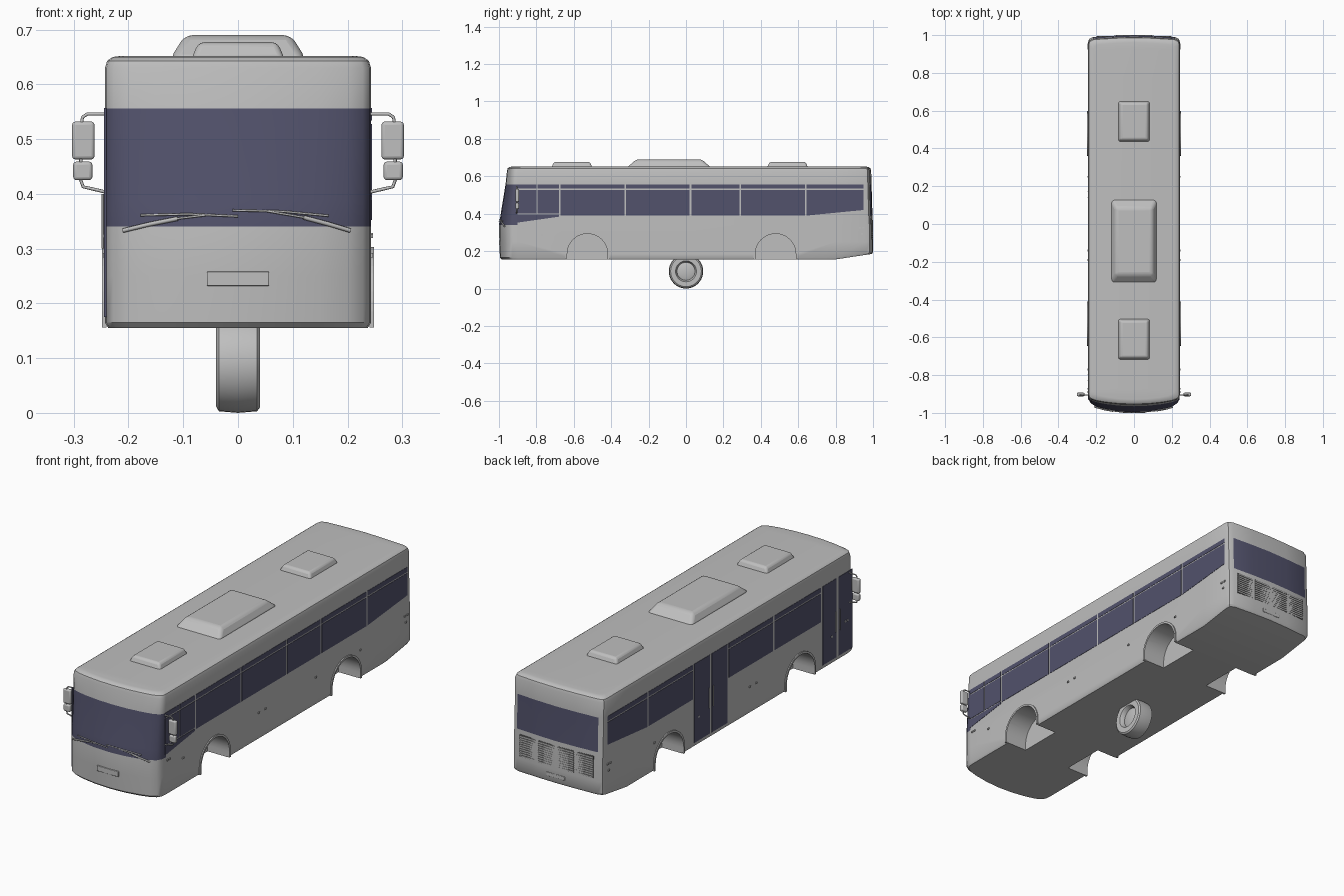
import bpy, bmesh, math
from mathutils import Vector

if "Cube" in bpy.data.objects:
    bpy.data.objects.remove(bpy.data.objects["Cube"], do_unlink=True)


def material(name, rgb):
    m = bpy.data.materials.new(name)
    m.use_nodes = True
    m.diffuse_color = (*rgb, 1)
    m.node_tree.nodes["Principled BSDF"].inputs["Base Color"].default_value = (*rgb, 1)
    return m


GREY = material("body grey", (0.52, 0.52, 0.52))
GLASS = material("tinted glass", (0.085, 0.085, 0.15))
DARK = material("grille dark grey", (0.16, 0.16, 0.16))


def finish(name, bm, *mats, bevel=0, smooth=True):
    bmesh.ops.recalc_face_normals(bm, faces=bm.faces)
    me = bpy.data.meshes.new(name)
    bm.to_mesh(me)
    bm.free()
    ob = bpy.data.objects.new(name, me)
    bpy.context.collection.objects.link(ob)
    for m in mats:
        me.materials.append(m)
    if bevel:
        mod = ob.modifiers.new("Bevel", "BEVEL")
        mod.width, mod.segments = bevel, 3
    if smooth:
        activate(ob)
        bpy.ops.object.shade_smooth_by_angle(angle=math.radians(35))
    return ob


def activate(ob):
    bpy.ops.object.select_all(action="DESELECT")
    ob.select_set(True)
    bpy.context.view_layer.objects.active = ob


def prism(name, pts, x0, x1, mat):
    """Extrude a (y, z) outline along x."""
    bm = bmesh.new()
    face = bm.faces.new([bm.verts.new((x0, y, z)) for y, z in pts])
    ext = bmesh.ops.extrude_face_region(bm, geom=[face])["geom"]
    moved = [v for v in ext if isinstance(v, bmesh.types.BMVert)]
    bmesh.ops.translate(bm, verts=moved, vec=(x1 - x0, 0, 0))
    return finish(name, bm, mat, smooth=False)


def box(name, lo, hi, mat, bevel=0, taper=(0, 0)):
    """Box between two corners, its top pulled in by taper."""
    bm = bmesh.new()
    bmesh.ops.create_cube(bm, size=1)
    lo, hi = Vector(lo), Vector(hi)
    mid, size = (lo + hi) / 2, hi - lo
    for v in bm.verts:
        top = v.co.z > 0
        for k in range(2):
            v.co[k] *= size[k] - (2 * taper[k] if top else 0)
        v.co.z *= size.z
        v.co += mid
    return finish(name, bm, mat, bevel=bevel)


def tube(name, pts, r, mat):
    cu = bpy.data.curves.new(name, "CURVE")
    cu.dimensions = "3D"
    cu.bevel_depth, cu.bevel_resolution, cu.use_fill_caps = r, 2, True
    sp = cu.splines.new("POLY")
    sp.points.add(len(pts) - 1)
    for p, co in zip(sp.points, pts):
        p.co = (*co, 1)
    cu.materials.append(mat)
    ob = bpy.data.objects.new(name, cu)
    bpy.context.collection.objects.link(ob)


# Body shell: half plan outline lofted through height levels
W = 0.243
HALF = [(0, -1), (.08, -.995), (.15, -.982), (.2, -.967), (.228, -.95), (.24, -.93), (W, -.9),
        (W, .8), (W, .962), (.238, .98), (.217, .99), (.1, .997), (0, 1)]
OUTLINE = HALF + [(-x, y) for x, y in HALF[-2:0:-1]]
# (height, front depth factor, rear shift, inset)
LEVELS = [(.155, .9, 0, .006), (.165, .95, 0, 0), (.25, .98, 0, 0), (.34, 1, 0, 0),
          (.39, .92, -.003, 0), (.556, .65, -.008, 0), (.63, .57, -.01, 0),
          (.643, .57, -.01, .004), (.65, .57, -.01, .014), (.652, .57, -.01, .03)]
bm = bmesh.new()
rings = []
for z, f, shift, inset in LEVELS:
    ring = []
    for x, y in OUTLINE:
        h = z
        if y < -.9:
            y = -.9 + (y + .9) * f
        elif y > .9:
            y += shift
        if y > .8 and z < .2:
            h += (y - .8) * .15
        ring.append(bm.verts.new((x * (1 - inset / W), y * (1 - inset), h)))
    rings.append(ring)
n = len(OUTLINE)
for (a, b), low, high in zip(zip(rings, rings[1:]), LEVELS, LEVELS[1:]):
    for i in range(n):
        j = (i + 1) % n
        face = bm.faces.new((a[i], a[j], b[j], b[i]))
        c = face.calc_center_median()
        windscreen = c.y < -.9 and .34 < c.z < .556
        rear_window = c.y > .95 and .39 < c.z < .556 and abs(c.x) < .2
        face.material_index = int(windscreen or rear_window)
for ring in (rings[0], rings[-1]):
    for i in range(len(HALF) - 1):
        quad = [ring[i], ring[i + 1], ring[-i - 1], ring[-i % n]]
        bm.faces.new(list(dict.fromkeys(quad)))
body = finish("body_shell", bm, GREY, GLASS, smooth=False)

# Wheel arches: cut wells with raised rims
ARCHES = (-.527, .479)


def arch(yc, r, low):
    steps = [math.pi * k / 20 for k in range(21)]
    curve = [(yc + r * math.cos(t), .185 + r * math.sin(t)) for t in steps]
    return [(yc + r, low)] + curve + [(yc - r, low)]


for yc in ARCHES:
    for s in (-1, 1):
        cutter = prism("arch_cutter", arch(yc, .108, .1), s * .13, s * .3, GREY)
        cutter.hide_render = True
        mod = body.modifiers.new("Arch", "BOOLEAN")
        mod.operation, mod.solver, mod.object = "DIFFERENCE", "EXACT", cutter
        activate(body)
        bpy.ops.object.modifier_apply(modifier=mod.name)
        bpy.data.objects.remove(cutter, do_unlink=True)
        rim = arch(yc, .118, .156) + arch(yc, .108, .156)[::-1]
        prism("arch_rim", rim, s * .24, s * .248, GREY)
activate(body)
bpy.ops.object.shade_smooth_by_angle(angle=math.radians(35))


# Side glazing: each bay has a tall pane and a narrow top pane
def pane(name, s, y0, y1, zb0, zb1, zt):
    pts = [(y0, zb0), (y1, zb1), (y1, zt), (y0, zt)]
    prism(name, pts, s * .24, s * .2445, GLASS)


def bay(s, y0, y1, zb0=.39, zb1=.39):
    pane("side_window", s, y0, y1, zb0, zb1, .528)
    pane("top_window", s, y0, y1, .534, .534, .557)


for s in (-1, 1):
    bay(s, -.32, .02)
    bay(s, .295, .635)
    bay(s, .645, .95, .39, .42)
bay(1, -.67, -.33)
bay(1, .03, .285)
bay(-1, -.685, -.33)
# Driver's window with its sloping lower panel
for y0, y1 in ((-.905, -.8), (-.795, -.68)):
    bay(1, y0, y1, .4, .4)
pane("driver_lower_window", 1, -.905, -.68, .352, .384, .395)

# Doors, two leaves each
for y0, y1 in ((.03, .285), (-.928, -.7)):
    mid = (y0 + y1) / 2
    for a, b in ((y0, mid - .007), (mid + .007, y1)):
        pane("door_leaf_glass", -1, a, b, .175, .175, .557)
    for d in (-.016, .016):
        tube("door_handle", [(-.247, mid + d, .3), (-.247, mid + d, .4)], .002, GREY)

# Roof hatches and central roof unit
for yc in (-.61, .543):
    box("roof_hatch", (-.086, yc - .11, .645), (.086, yc + .11, .677), GREY, .01, (.014, .014))
box("roof_unit", (-.125, -.317, .645), (.125, .135, .69), GREY, .014, (.028, .05))

# Mirrors on bent arms
for s in (-1, 1):
    arm = [(.24, .546), (.275, .546), (.284, .54), (.287, .52), (.287, .425),
           (.283, .413), (.27, .41), (.24, .403)]
    tube("mirror_arm", [(s * x, -.905, z) for x, z in arm], .003, GREY)
    for name, x0, x1, z0, z1 in (("main_mirror", .262, .303, .463, .532),
                                 ("lower_mirror", .266, .301, .425, .459)):
        xs = sorted((s * x0, s * x1))
        box(name, (xs[0], -.912, z0), (xs[1], -.893, z1), GREY, .006)


# Windscreen wipers lying on the curved front
def on_front(x, z):
    return (x, -1.003 + .8 * x * x + max(0, z - .34) * .16, z)


WIPERS = [("wiper_arm", .004, [(-.21, .333), (-.16, .345), (-.11, .355)]),
          ("wiper_link", .002, [(-.11, .355), (-.06, .361)]),
          ("wiper_blade", .002, [(-.178, .361), (-.09, .363), (0, .359)]),
          ("wiper_arm", .004, [(.205, .333), (.165, .345), (.12, .357)]),
          ("wiper_link", .002, [(.12, .357), (.05, .369)]),
          ("wiper_blade", .002, [(-.01, .37), (.08, .368), (.165, .36)])]
for name, r, pts in WIPERS:
    tube(name, [on_front(x, z) for x, z in pts], r, GREY)

# Front and rear plate holders
box("front_plate", (-.057, -1.001, .232), (.057, -.98, .258), GREY, .002)
box("rear_plate", (-.05, .98, .212), (.05, 1.001, .23), GREY, .002)

# Rear engine grilles with slats
for k in range(4):
    xc = (k - 1.5) * .102
    back = .9985 - .17 * xc * xc
    box("rear_grille", (xc - .045, .98, .262), (xc + .045, back, .368), DARK)
    for i in range(10):
        z = .264 + i * .0105
        box("grille_slat", (xc - .045, .98, z), (xc + .045, back + .002, z + .0055), GREY)

# Small side marker lamps
for s in (-1, 1):
    for y, z in ((-.89, .323), (-.872, .323), (-.77, .288), (-.19, .285), (-.14, .285),
                 (.25, .29), (.59, .292), (.93, .325), (.95, .325), (.94, .293)):
        xs = sorted((s * .24, s * .247))
        box("marker_lamp", (xs[0], y - .005, z - .004), (xs[1], y + .005, z + .004), GREY)

# Spare wheel under the floor, turned about the x axis
PROFILE = [(-.04, 0), (-.04, .08), (-.035, .089), (0, .092), (.035, .089), (.04, .082),
           (.04, .056), (.034, .052), (.018, .048), (.024, .03), (.024, 0)]
bm = bmesh.new()
verts = [bm.verts.new((x, 0, r)) for x, r in PROFILE]
edges = [bm.edges.new(pair) for pair in zip(verts, verts[1:])]
bmesh.ops.spin(bm, geom=verts + edges, cent=(0, 0, 0), axis=(1, 0, 0), angle=math.tau, steps=40)
bmesh.ops.remove_doubles(bm, verts=bm.verts, dist=.0005)
bmesh.ops.translate(bm, verts=bm.verts, vec=(0, 0, .092))
finish("wheel", bm, GREY)
